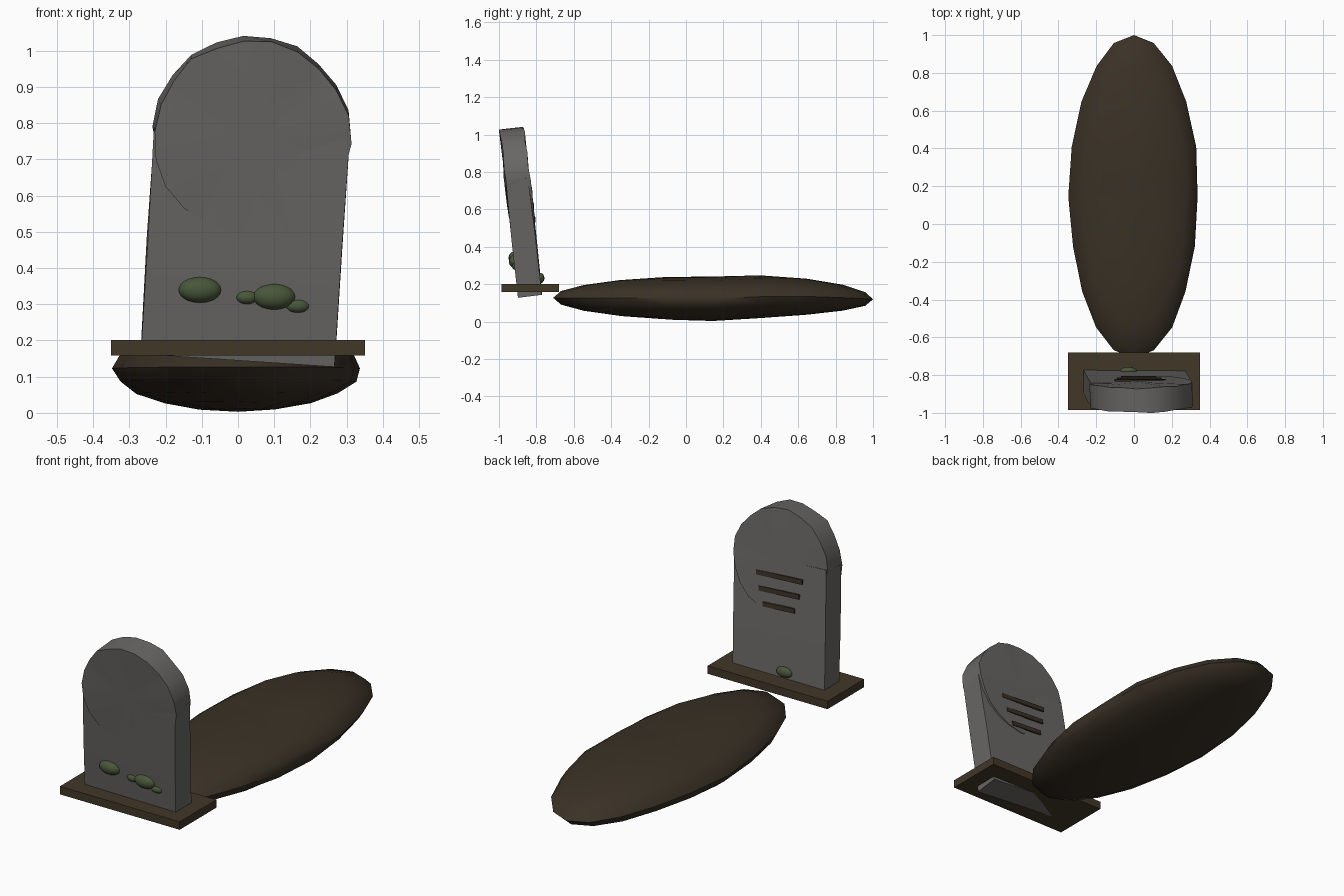
import bpy, bmesh, math, random
from mathutils import Matrix, Vector

if "Cube" in bpy.data.objects:
    bpy.data.objects.remove(bpy.data.objects["Cube"])

random.seed(4)


def material(name, rgb):
    m = bpy.data.materials.new(name)
    m.diffuse_color = (*rgb, 1)
    m.use_nodes = True
    m.node_tree.nodes["Principled BSDF"].inputs["Base Color"].default_value = m.diffuse_color
    return m


STONE = material("grey stone", (0.14, 0.135, 0.13))
DIRT = material("dark soil", (0.042, 0.031, 0.019))
BASE = material("brown base", (0.054, 0.038, 0.022))
CARVED = material("carved lines", (0.042, 0.030, 0.018))
MOSS = material("green moss", (0.065, 0.095, 0.042))


def finish(name, bm, mat, matrix=Matrix(), angle=30):
    bmesh.ops.recalc_face_normals(bm, faces=bm.faces)
    bm.transform(matrix)
    me = bpy.data.meshes.new(name)
    bm.to_mesh(me)
    bm.free()
    me.materials.append(mat)
    ob = bpy.data.objects.new(name, me)
    bpy.context.collection.objects.link(ob)
    bpy.ops.object.select_all(action='DESELECT')
    ob.select_set(True)
    bpy.context.view_layer.objects.active = ob
    bpy.ops.object.shade_smooth_by_angle(angle=math.radians(angle))
    return ob


def box(center, size):
    bm = bmesh.new()
    bmesh.ops.create_cube(bm, size=1)
    bm.transform(Matrix.Translation(center) @ Matrix.Diagonal((*size, 1)))
    return bm


def jitter(bm, amount):
    for v in bm.verts:
        v.co += Vector([random.uniform(-amount, amount) for _ in range(3)])


# Leaning frame shared by all stone parts, pivot at the slab's foot
lean = (Matrix.Translation((0, -0.832, 0.15))
        @ Matrix.Rotation(math.radians(3.5), 4, 'Y')
        @ Matrix.Rotation(math.radians(6.5), 4, 'X'))

# Soil mound
bm = bmesh.new()
bmesh.ops.create_uvsphere(bm, u_segments=20, v_segments=10, radius=1)
for v in bm.verts:
    x, y, z = v.co
    k = 1 + random.uniform(-0.02, 0.015)
    lift = 0.014 * math.sin(math.pi * max(y, 0))
    v.co = (0.343 * x * k, 0.145 + 0.855 * y,
            0.123 + 0.119 * z * k + lift - 0.004 * y)
finish("soil_mound", bm, DIRT, angle=40)

# Base slab
finish("base_slab", box((0, -0.833, 0.18), (0.70, 0.306, 0.042)), BASE)

# Headstone body
bm = box((0, 0, 0.315), (0.542, 0.126, 0.63))
sides = [e for e in bm.edges
         if abs(e.verts[0].co.z - e.verts[1].co.z) > 0.1]
bmesh.ops.subdivide_edges(bm, edges=sides, cuts=1)
jitter(bm, 0.004)
finish("headstone_body", bm, STONE, lean)

# Rounded headstone top: weathered disc with fanned faces
bm = bmesh.new()
N = 22
rim = [[], []]
for i in range(N):
    a = 2 * math.pi * i / N
    for s, y in enumerate((-0.065, 0.064)):
        r = 0.270 + random.uniform(-0.007, 0.007)
        rim[s].append(bm.verts.new((r * math.cos(a),
                                    y + random.uniform(-0.004, 0.004),
                                    r * math.sin(a))))
hubs = [bm.verts.new((0, y, 0)) for y in (-0.065, 0.065)]
for i in range(N):
    j = (i + 1) % N
    bm.faces.new((rim[0][i], rim[0][j], rim[1][j], rim[1][i]))
    for s in (0, 1):
        bm.faces.new((hubs[s], rim[s][i], rim[s][j]))
finish("headstone_top", bm, STONE,
       lean @ Matrix.Translation((0, 0, 0.622))
       @ Matrix.Rotation(math.radians(1.2), 4, 'Z'))

# Three carved lines on the side facing the mound
for i, (z, w) in enumerate(((0.545, 0.27), (0.467, 0.235), (0.392, 0.185))):
    finish(f"carved_line_{i + 1}", box((0, 0.067, z), (w, 0.009, 0.024)),
           CARVED, lean)

# Moss clumps: centre and radii
for i, (c, r) in enumerate((
        ((-0.105, -0.915, 0.340), (0.060, 0.034, 0.036)),
        ((0.025, -0.912, 0.319), (0.031, 0.020, 0.019)),
        ((0.100, -0.913, 0.321), (0.060, 0.034, 0.036)),
        ((0.165, -0.910, 0.295), (0.033, 0.020, 0.019)),
        ((0.210, -0.900, 0.190), (0.022, 0.012, 0.014)),
        ((-0.030, -0.777, 0.232), (0.045, 0.020, 0.027)))):
    bm = bmesh.new()
    bmesh.ops.create_uvsphere(bm, u_segments=16, v_segments=10, radius=1)
    finish(f"moss_clump_{i + 1}", bm, MOSS,
           Matrix.Translation(c) @ Matrix.Diagonal((*r, 1)), 60)
